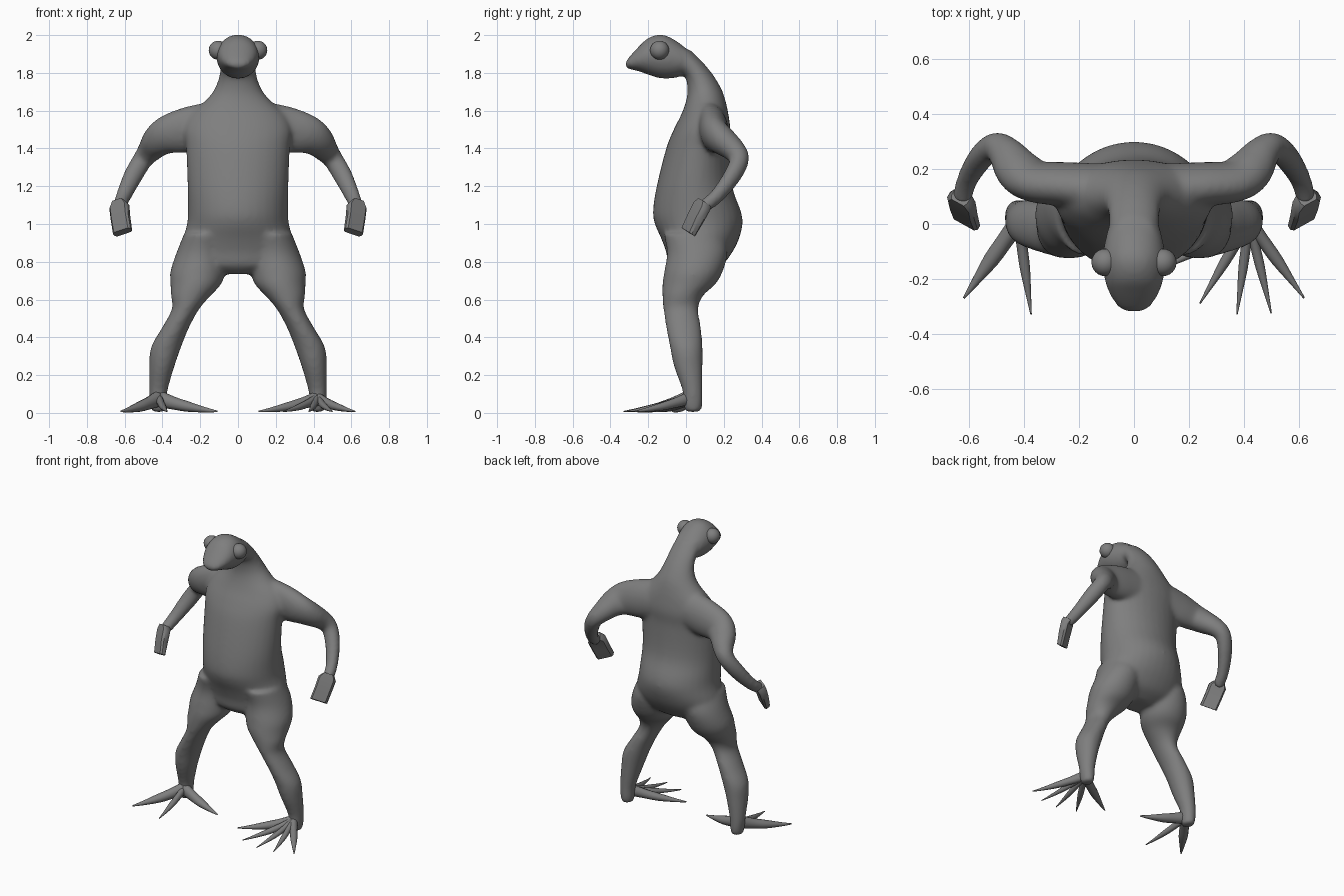
import bpy, bmesh, math
from mathutils import Vector

if "Cube" in bpy.data.objects:
    bpy.data.objects.remove(bpy.data.objects["Cube"])

skin = bpy.data.materials.new("grey skin")
skin.diffuse_color = (0.21, 0.21, 0.21, 1)
skin.use_nodes = True
skin.node_tree.nodes["Principled BSDF"].inputs["Base Color"].default_value = skin.diffuse_color


def spline(rows, steps):
    """Catmull-Rom through rows of numbers."""
    out = []
    n = len(rows)
    for i in range(n - 1):
        p0, p1, p2, p3 = (rows[max(0, min(n - 1, i + k))] for k in (-1, 0, 1, 2))
        for s in range(steps):
            t = s / steps
            out.append([0.5 * (2 * b + (c - a) * t + (2 * a - 5 * b + 4 * c - d) * t * t
                               + (3 * b - a - 3 * c + d) * t ** 3)
                        for a, b, c, d in zip(p0, p1, p2, p3)])
    out.append(list(rows[-1]))
    return out


def loft(name, rings):
    """Closed skin over rings of points."""
    bm = bmesh.new()
    vs = [[bm.verts.new(p) for p in r] for r in rings]
    n = len(rings[0])
    for r, q in zip(vs, vs[1:]):
        for i in range(n):
            bm.faces.new((r[i], r[(i + 1) % n], q[(i + 1) % n], q[i]))
    bm.faces.new(vs[0])
    bm.faces.new(vs[-1])
    bmesh.ops.recalc_face_normals(bm, faces=bm.faces)
    for f in bm.faces:
        f.smooth = True
    me = bpy.data.meshes.new(name)
    bm.to_mesh(me)
    bm.free()
    me.materials.append(skin)
    ob = bpy.data.objects.new(name, me)
    bpy.context.collection.objects.link(ob)
    return ob


def ellipse(c, u, v, n):
    return [c + u * math.cos(math.tau * i / n) + v * math.sin(math.tau * i / n) for i in range(n)]


def slabs(name, axis, rows, side=1):
    """Sections square to an axis: position, x from/to, other from/to."""
    rings = []
    for p, x0, x1, b0, b1 in spline(rows, 4):
        xc, xr, bc, br = side * (x0 + x1) / 2, (x1 - x0) / 2, (b0 + b1) / 2, (b1 - b0) / 2
        if axis == "z":
            c, v = Vector((xc, bc, p)), Vector((0, br, 0))
        else:
            c, v = Vector((xc, p, bc)), Vector((0, 0, br))
        rings.append(ellipse(c, Vector((xr, 0, 0)), v, 32))
    return loft(name, rings)


def sweep(name, rows, hint, side=1, n=24, steps=5):
    """Elliptical tube along a path: x, y, z, radius along hint, radius across."""
    rows = spline(rows, steps)
    pts = [Vector(r[:3]) for r in rows]
    rings = []
    for i, (p, r) in enumerate(zip(pts, rows)):
        t = (pts[min(i + 1, len(pts) - 1)] - pts[max(i - 1, 0)]).normalized()
        u = Vector(hint)
        u = (u - t * u.dot(t)).normalized()
        ring = ellipse(p, u * r[3], t.cross(u) * r[4], n)
        rings.append([Vector((side * q.x, q.y, q.z)) for q in ring])
    return loft(name, rings)


# Torso with belly, rump, chest and neck
torso = [(0.735, 0.12, -0.04, 0.11), (0.78, 0.25, -0.09, 0.19), (0.85, 0.29, -0.105, 0.245),
         (0.92, 0.29, -0.13, 0.28), (1.0, 0.27, -0.165, 0.30), (1.07, 0.265, -0.175, 0.29),
         (1.2, 0.267, -0.155, 0.245), (1.4, 0.275, -0.105, 0.23), (1.5, 0.285, -0.065, 0.235),
         (1.58, 0.25, -0.025, 0.225), (1.65, 0.175, 0.0, 0.21), (1.71, 0.127, 0.008, 0.19),
         (1.78, 0.1, -0.005, 0.15), (1.85, 0.092, -0.06, 0.095), (1.92, 0.08, -0.11, 0.025)]
parts = [slabs("body", "z", [(z, -w, w, a, b) for z, w, a, b in torso])]

# Head with blunt snout
head = [(-0.322, 0.03, 1.828, 1.855), (-0.30, 0.062, 1.82, 1.885), (-0.25, 0.092, 1.808, 1.94),
        (-0.2, 0.108, 1.79, 1.985), (-0.13, 0.115, 1.77, 2.004), (-0.06, 0.106, 1.773, 1.975),
        (0.0, 0.09, 1.79, 1.93), (0.05, 0.075, 1.78, 1.88)]
parts.append(slabs("head", "y", [(y, -w, w, a, b) for y, w, a, b in head]))

# Legs down to the heel, and arms down to the wrist
leg = [(0.95, 0.05, 0.285, -0.12, 0.2), (0.85, 0.055, 0.325, -0.10, 0.22),
       (0.75, 0.065, 0.358, -0.115, 0.195), (0.68, 0.09, 0.358, -0.125, 0.155),
       (0.62, 0.145, 0.355, -0.125, 0.09), (0.55, 0.205, 0.35, -0.12, 0.065),
       (0.45, 0.26, 0.403, -0.105, 0.08), (0.35, 0.30, 0.46, -0.085, 0.088),
       (0.25, 0.335, 0.47, -0.065, 0.088), (0.12, 0.372, 0.47, -0.02, 0.088),
       (0.05, 0.378, 0.465, -0.015, 0.088), (0.005, 0.385, 0.455, -0.005, 0.08)]
arm = [(0.12, 0.13, 1.52, 0.09, 0.13), (0.25, 0.145, 1.5, 0.08, 0.125),
       (0.36, 0.155, 1.475, 0.075, 0.108), (0.42, 0.195, 1.44, 0.075, 0.09),
       (0.465, 0.255, 1.39, 0.062, 0.068), (0.505, 0.282, 1.34, 0.052, 0.054),
       (0.555, 0.245, 1.255, 0.046, 0.052), (0.605, 0.165, 1.15, 0.038, 0.042),
       (0.628, 0.09, 1.09, 0.036, 0.036)]
for s in (1, -1):
    parts.append(slabs("leg", "z", leg, s))
    parts.append(sweep("arm", arm, (0.25, 1, 0.1), s))

# Blend all the limbs into one smooth skin
bpy.ops.object.select_all(action="DESELECT")
for p in parts:
    p.select_set(True)
body = parts[0]
bpy.context.view_layer.objects.active = body
bpy.ops.object.join()
rm = body.modifiers.new("blend", "REMESH")
rm.mode, rm.voxel_size, rm.use_smooth_shade = "VOXEL", 0.012, True
sm = body.modifiers.new("soften", "SMOOTH")
sm.factor, sm.iterations = 0.5, 12

# Toes: the feet differ, five on one side and three broad ones on the other
toes = {1: [(0.62, -0.27, 0.026), (0.5, -0.325, 0.02), (0.375, -0.33, 0.02),
            (0.24, -0.29, 0.022), (0.11, -0.16, 0.03)],
        -1: [(0.62, -0.27, 0.034), (0.375, -0.33, 0.022), (0.11, -0.07, 0.034)]}
for s, tips in toes.items():
    label = "right" if s == 1 else "left"
    for i, (x, y, r) in enumerate(tips):
        bx, by = 0.42, 0.01
        rows = [(bx + (x - bx) * k, by + (y - by) * k, z, r * w, r * h) for k, z, w, h in
                ((0, 0.075, 1.0, 1.3), (0.25, 0.052, 0.9, 1.0), (0.5, 0.033, 0.85, 0.8),
                 (0.8, 0.016, 0.42, 0.4), (1, 0.008, 0.12, 0.12))]
        sweep(f"{label}_toe_{i + 1}", rows, (-(y - by), x - bx, 0), s, 12, 3)

for s in (1, -1):
    # Flat mitten hand with a cut-off end
    across, thick = Vector((0.047, 0.026, -0.016)), Vector((0.012, -0.02, 0.014))
    rings = []
    for c, w, t in (((0.63, 0.1, 1.115), 0.6, 1.1), ((0.628, 0.082, 1.09), 1.0, 1.0),
                    ((0.622, 0.05, 1.03), 0.98, 0.95), ((0.611, 0.012, 0.957), 0.98, 0.75)):
        ring = [Vector(c) + across * w * a + thick * t * b for a, b in
                ((-1, -0.5), (-0.8, -1), (0.8, -1), (1, -0.5), (1, 0.5), (0.8, 1), (-0.8, 1), (-1, 0.5))]
        rings.append([Vector((s * q.x, q.y, q.z)) for q in ring])
    hand = loft("hand", rings)
    bpy.ops.object.select_all(action="DESELECT")
    hand.select_set(True)
    bpy.context.view_layer.objects.active = hand
    bpy.ops.object.shade_smooth_by_angle(angle=math.radians(40))

    # Bulging eye
    bpy.ops.mesh.primitive_uv_sphere_add(segments=24, ring_count=16, radius=0.05,
                                         location=(s * 0.105, -0.14, 1.92))
    eye = bpy.context.object
    eye.name = "eye"
    eye.data.materials.append(skin)
    bpy.ops.object.shade_smooth()
